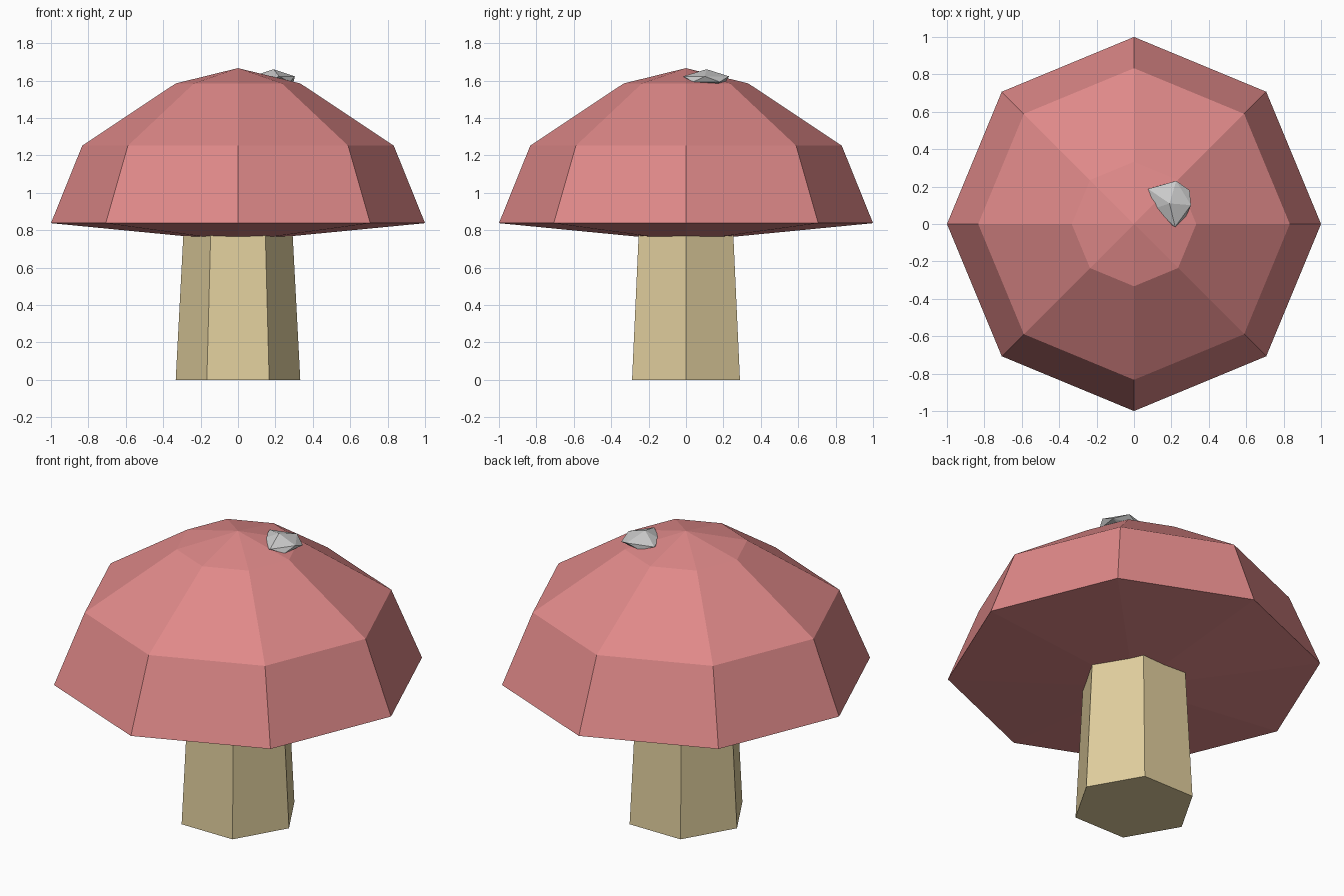
import bpy, bmesh
from math import cos, sin, pi, radians

if "Cube" in bpy.data.objects:
    bpy.data.objects.remove(bpy.data.objects["Cube"])


def material(name, color):
    mat = bpy.data.materials.new(name)
    mat.diffuse_color = (*color, 1)
    mat.use_nodes = True
    mat.node_tree.nodes["Principled BSDF"].inputs["Base Color"].default_value = mat.diffuse_color
    return mat


def finish(name, bm, mat=None):
    bmesh.ops.recalc_face_normals(bm, faces=bm.faces)
    mesh = bpy.data.meshes.new(name)
    bm.to_mesh(mesh)
    bm.free()
    obj = bpy.data.objects.new(name, mesh)
    bpy.context.collection.objects.link(obj)
    if mat:
        mesh.materials.append(mat)
    return obj


def lathe(name, profile, sides, mat):
    """Faceted solid from (radius, z) rings; radius 0 makes a point."""
    bm = bmesh.new()
    rings = []
    for r, z in profile:
        n = sides if r else 1
        rings.append([bm.verts.new((r * cos(2 * pi * i / sides),
                                    r * sin(2 * pi * i / sides), z)) for i in range(n)])
    for a, b in zip(rings, rings[1:]):
        for i in range(sides):
            j = (i + 1) % sides
            if len(b) == 1:
                bm.faces.new((a[i], a[j], b[0]))
            else:
                bm.faces.new((a[i], a[j], b[j], b[i]))
    for ring in (rings[0], rings[-1]):
        if len(ring) > 1:
            bm.faces.new(ring)
    return finish(name, bm, mat)


# Six-sided tapered stem
lathe("stem", [(0.333, 0), (0.291, 0.80)], 6,
      material("cream", (0.75, 0.62, 0.34)))

# Eight-sided domed cap with a shallow underside
lathe("cap", [(0.25, 0.765), (1.0, 0.838), (0.833, 1.252), (0.333, 1.585), (0, 1.667)], 8,
      material("pink", (0.74, 0.25, 0.25)))

# Small irregular pebble resting on the cap
bm = bmesh.new()
cx, cy, cz = 0.20, 0.11, 1.615
upper = [(148, 0.147), (78, 0.123), (-5, 0.105), (-81, 0.127), (196, 0.089)]
lower = [(113, 0.11), (36, 0.12), (-43, 0.105), (-122, 0.10), (172, 0.10)]
for ring, dz in ((upper, 0.008), (lower, -0.022)):
    for angle, r in ring:
        bm.verts.new((cx + r * cos(radians(angle)), cy + r * sin(radians(angle)), cz + dz))
bm.verts.new((cx - 0.01, cy, cz + 0.046))
bm.verts.new((cx, cy + 0.045, cz - 0.045))
bmesh.ops.convex_hull(bm, input=bm.verts)
finish("pebble", bm)
